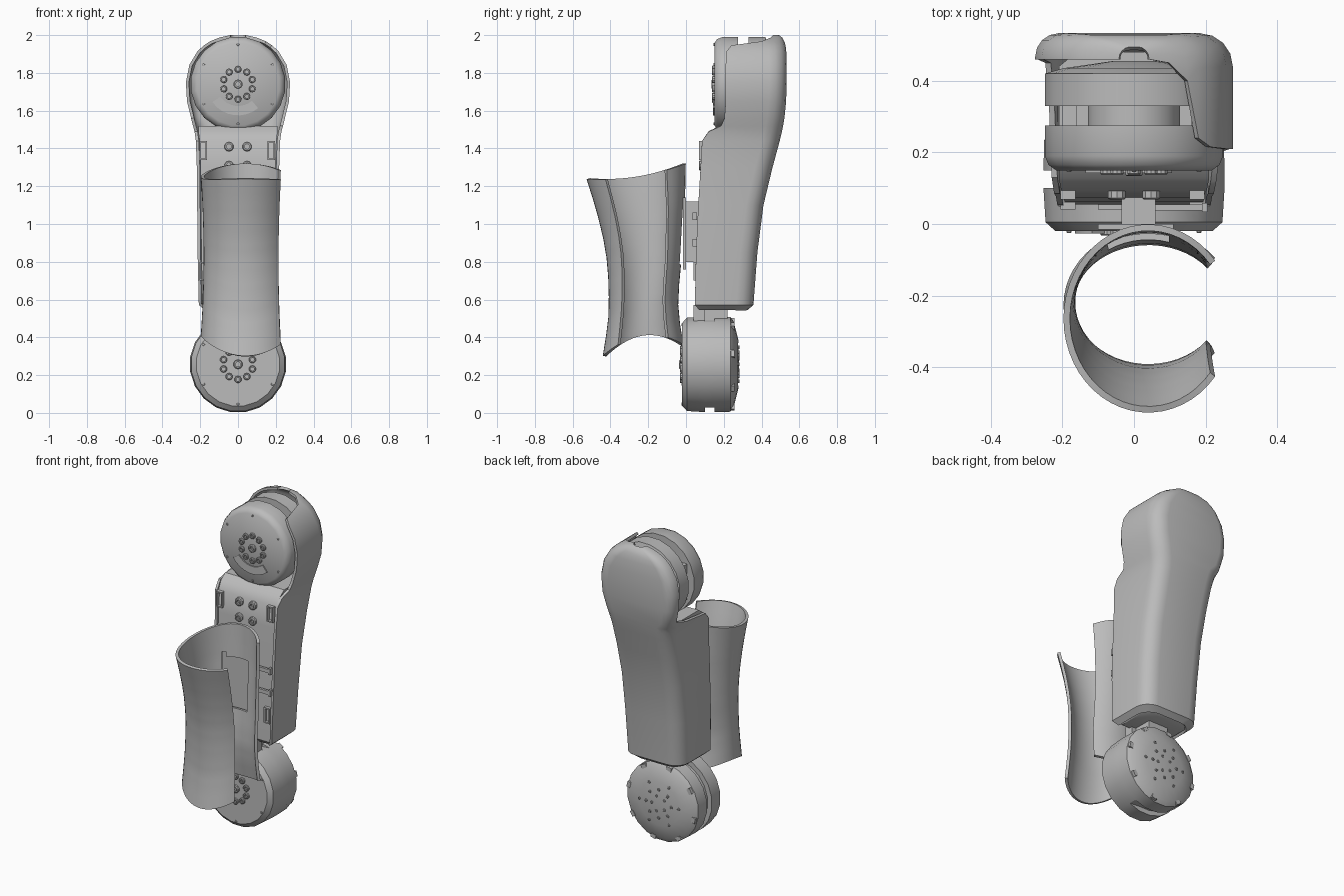
import bpy, bmesh
from math import sin, cos, pi, radians, tau
from mathutils import Matrix, Vector

if "Cube" in bpy.data.objects:
    bpy.data.objects.remove(bpy.data.objects["Cube"], do_unlink=True)

grey = bpy.data.materials.new("plain grey")
grey.use_nodes = True
grey.diffuse_color = (0.5, 0.5, 0.5, 1)
grey.node_tree.nodes["Principled BSDF"].inputs["Base Color"].default_value = (0.5, 0.5, 0.5, 1)


def finish(name, bm, thickness=0):
    """Turn a bmesh into a named, shaded object."""
    bmesh.ops.remove_doubles(bm, verts=bm.verts, dist=0.0001)
    bmesh.ops.recalc_face_normals(bm, faces=bm.faces)
    mesh = bpy.data.meshes.new(name)
    bm.to_mesh(mesh)
    bm.free()
    mesh.materials.append(grey)
    ob = bpy.data.objects.new(name, mesh)
    bpy.context.collection.objects.link(ob)
    bpy.ops.object.select_all(action='DESELECT')
    bpy.context.view_layer.objects.active = ob
    ob.select_set(True)
    if thickness:
        mod = ob.modifiers.new("wall", 'SOLIDIFY')
        mod.thickness, mod.offset = thickness, 0
        bpy.ops.object.modifier_apply(modifier=mod.name)
    bpy.ops.object.shade_smooth_by_angle(angle=radians(35))
    return ob


def loft(bm, rings, closed=False, cap=False):
    """Skin a row of equal point lists."""
    rows = [[bm.verts.new(p) for p in ring] for ring in rings]
    n = len(rows[0])
    for a, b in zip(rows, rows[1:]):
        for i in range(n if closed else n - 1):
            j = (i + 1) % n
            bm.faces.new((a[i], a[j], b[j], b[i]))
    if cap:
        bm.faces.new(rows[0])
        bm.faces.new(rows[-1])


def lathe(bm, x, z, profile, n=20):
    """Spin (y, radius) points about a line along y."""
    prof = profile if callable(profile) else (lambda a: profile)
    angles = [tau * (i + 0.5) / n for i in range(n)] + [tau * 0.5 / n]
    loft(bm, [[(x + r * cos(a), y, z + r * sin(a)) for y, r in prof(a)] for a in angles])


def box(bm, lo, hi, turn=None):
    lo, hi = Vector(lo), Vector(hi)
    size = hi - lo
    m = Matrix.Translation((lo + hi) / 2) @ (turn or Matrix()) @ Matrix.Diagonal((*size, 1))
    bmesh.ops.create_cube(bm, size=1, matrix=m)


def bolt(bm, x, y, z, r, out=-1):
    """Round bolt head with a sunken socket."""
    h = r * 0.5 * out
    lathe(bm, x, z, [(y - h, r), (y + h, r), (y + h * 1.3, r * 0.8),
                     (y + h * 1.3, r * 0.5), (y, r * 0.5), (y, 0)], 10)


def arc_plate(bm, cz, y, a0, a1, r0, r1):
    """Thin curved cover plate on a motor face."""
    rings = []
    for i in range(9):
        a = radians(a0 + (a1 - a0) * i / 8)
        c, s = cos(a), sin(a)
        rings.append([(r * c, yy, cz + r * s) for r, yy in
                      ((r0, y), (r0, y - .007), (r1, y - .007), (r1, y))])
    loft(bm, rings, True, True)


def motor_face(name, cz, y, a0, a1):
    """Bolt circle, hub, rim screws and cover plate."""
    bm = bmesh.new()
    for i in range(10):
        a = tau * (i + 0.5) / 10 
        bolt(bm, .08 * cos(a), y, cz + .08 * sin(a), .019)
    bolt(bm, 0, y, cz, .025)
    for i in range(6):
        a = tau * i / 6 + pi / 6
        bolt(bm, .21 * cos(a), y, cz + .21 * sin(a), .007)
    arc_plate(bm, cz, y, a0, a1, .115, .165)
    finish(name, bm)


# Upper motor: two discs on a narrow core
UP, LOW = 1.74, 0.257
bm = bmesh.new()
lathe(bm, 0, UP, [(.15, 0), (.15, .22), (.165, .242), (.19, .252), (.275, .252), (.275, .13),
                  (.33, .13), (.33, .252), (.42, .252), (.435, .2), (.455, .06), (.455, 0)])
finish("upper_motor", bm)
motor_face("upper_motor_fasteners", UP, .15, 215, 310)
bm = bmesh.new()
for a in (155, 205, 270, 335):
    x, z = .2 * cos(radians(a)), UP + .2 * sin(radians(a))
    box(bm, (x - .02, .27, z - .03), (x + .02, .335, z + .03))
finish("upper_motor_spacers", bm)


# Lower motor: side groove only on the open half
def lower_profile(a):
    g = .225 if cos(a) < .35 else .256
    return [(-.02, 0), (-.02, .222), (.005, .25), (.1, .256), (.1, g), (.15, g), (.15, .256),
            (.235, .254), (.252, .23), (.275, .14), (.28, 0)]


bm = bmesh.new()
lathe(bm, 0, LOW, lower_profile)
finish("lower_motor", bm)
motor_face("lower_motor_fasteners", LOW, -.02, 135, 205)
bm = bmesh.new()
for i in range(8):
    a = tau * (i + .3) / 8
    x, z = .236 * cos(a), LOW + .236 * sin(a)
    box(bm, (x - .012, .212, z - .018), (x + .012, .256, z + .018), Matrix.Rotation(-a, 4, 'Y'))
finish("lower_motor_rim_clips", bm)
bm = bmesh.new()
for r, n in ((.05, 5), (.09, 8), (.14, 6)):
    for i in range(n):
        a = tau * i / n
        bolt(bm, r * cos(a), .277 if r < .13 else .273, LOW + r * sin(a), .009, 1)
finish("lower_motor_back_bolts", bm)

# Outer shell rows: height, half width, back, +x front edge, -x front edge
ROWS = [(.55, .17, .32, .07, .07), (.575, .2, .35, .047, .047), (.85, .206, .37, .053, .053),
        (1.1, .208, .402, .065, .065), (1.3, .21, .45, .077, .077), (1.44, .215, .488, .085, .085),
        (1.49, .222, .5, .12, .13), (1.52, .23, .506, .185, .34), (1.56, .24, .513, .203, .45),
        (1.65, .262, .522, .21, .46), (1.75, .268, .525, .21, .46), (1.84, .25, .525, .21, .46),
        (1.91, .208, .523, .215, .46), (1.94, .175, .52, .24, .46), (1.96, .145, .515, .4, .46),
        (1.98, .095, .505, .45, .46), (1.992, .04, .49, .46, .46)]


def wall(w, yb, yf):
    """Half section from the front edge round the back corner."""
    r = min(.085, (yb - yf) * .9, w * .8)
    corner = [(w - r + r * cos(t * pi / 8), yb - r + r * sin(t * pi / 8)) for t in range(5)]
    return [(w, yf)] + corner


bm = bmesh.new()
rings = []
for z, w, yb, fr, fl in ROWS:
    left = [(-x, y) for x, y in wall(w, yb, fl)]
    right = wall(w, yb, fr)
    rings.append([(x, y, z) for x, y in left + right[::-1]])
loft(bm, rings)
finish("outer_shell", bm, .016)

# Inner housing closes the lower shell and slopes up to the motor
bm = bmesh.new()
rings = []
for z, w, yb, fr, fl in ROWS[:7]:
    w, f, b = w - .012, fr + .008, yb - .06
    rings.append([(-w, f, z), (w, f, z), (w, b, z), (w - .05, yb - .02, z),
                  (-w + .05, yb - .02, z), (-w, b, z)])
rings.append([(x, max(y, .17), 1.52) for x, y, z in rings[-1]])
loft(bm, rings, True, True)
finish("inner_housing", bm)

# Housing bolts and side latches
bm = bmesh.new()
for x in (-.048, .048):
    for z in (1.41, 1.31):
        bolt(bm, x, .085, z, .026)
finish("housing_bolts", bm)
bm = bmesh.new()
for x in (-.185, .175):
    for z, y in ((1.39, .084), (.75, .055)):
        for dx in (-.02, .014):
            box(bm, (x + dx, y - .015, z - .05), (x + dx + .008, y + .02, z + .05))
        for dz in (-.05, .042):
            box(bm, (x - .02, y - .015, z + dz), (x + .022, y + .02, z + dz + .008))
finish("side_latches", bm)

# Neck joining housing and lower motor
bm = bmesh.new()
box(bm, (-.1, .04, .47), (.1, .1, .57))
box(bm, (-.07, .1, .49), (.07, .22, .56))
finish("neck", bm)

# Cuff bracket with its pins
bm = bmesh.new()
box(bm, (-.1, -.015, .76), (.11, .0, 1.14))
box(bm, (-.035, 0, .8), (.06, .08, 1.12))
for z in (.9, 1.04):
    box(bm, (.06, .038, z - .012), (.2, .054, z + .012))
    box(bm, (.19, .034, z - .02), (.205, .058, z + .02))
finish("cuff_bracket", bm)

# Open cuff: flared C section, (front, back) extents from bottom to top
FLARE = [(-.432, -.022), (-.415, -.04), (-.402, -.05), (-.4, -.045), (-.403, -.035),
         (-.412, -.028), (-.43, -.022), (-.455, -.015), (-.485, -.012), (-.518, -.01)]
bm = bmesh.new()
rings = []
STEPS = 3 * (len(FLARE) - 1)
for k in range(STEPS + 1):
    v = k / STEPS
    i = min(k // 3, len(FLARE) - 2)
    u = k / 3 - i
    yf, yb = (FLARE[i][c] * (1 - u) + FLARE[i + 1][c] * u for c in (0, 1))
    ring = []
    for j in range(41):
        t = radians(38 + 284 * j / 40)
        s = sin(t)
        top = 1.25 + .04 * s + .03 * s * s
        bottom = .41 + .03 * s - .08 * s * s
        rx = .213 + .015 * (2 * v - 1) ** 2
        ring.append((.04 + rx * cos(t), (yf + yb) / 2 + (yb - yf) / 2 * s, bottom + (top - bottom) * v))
    rings.append(ring)
loft(bm, rings)
# Window in the rear of the cuff
window = [f for f in bm.faces if (c := f.calc_center_median()).y > -.15
          and -.08 < c.x < .09 and .78 < c.z < 1.12]
bmesh.ops.delete(bm, geom=window, context='FACES')
finish("cuff", bm, .018)
